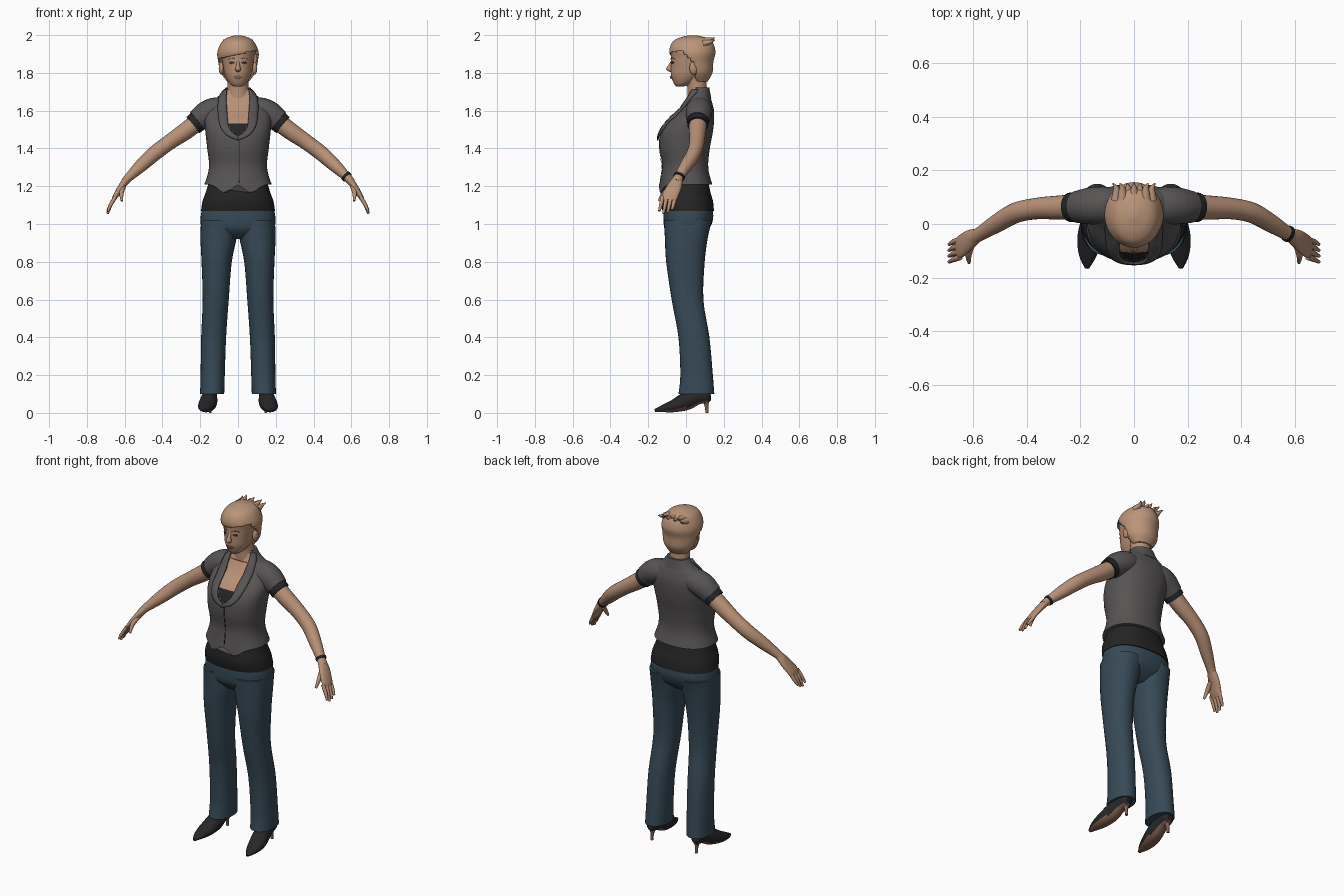
import bpy, bmesh, math
from mathutils import Vector

cube = bpy.data.objects.get("Cube")
if cube:
    bpy.data.objects.remove(cube)


def material(name, r, g, b):
    m = bpy.data.materials.new(name)
    m.use_nodes = True
    m.diffuse_color = (r, g, b, 1)
    node = m.node_tree.nodes["Principled BSDF"]
    node.inputs["Base Color"].default_value = (r, g, b, 1)
    node.inputs["Roughness"].default_value = .8
    return m


skin = material("skin", .48, .28, .18)
hair_col = material("blonde hair", .5, .3, .19)
grey = material("vest grey", .095, .088, .088)
black = material("black cloth", .018, .018, .019)
denim = material("denim blue", .038, .068, .095)
leather = material("black leather", .02, .02, .023)
brown = material("sole brown", .22, .12, .08)
lip = material("lip", .33, .15, .11)
dark = material("eye dark", .06, .035, .025)


def dense(keys, n):
    """Smooth interpolation through key tuples."""
    out = []
    for i in range(len(keys) - 1):
        a, b, c, d = (keys[max(0, min(len(keys) - 1, i + k))] for k in (-1, 0, 1, 2))
        for s in range(n):
            t = s / n
            out.append(tuple(q + t * ((r - p) / 2 + t * (p - 2.5 * q + 2 * r - w / 2
                       + t * (1.5 * (q - r) + (w - p) / 2)))
                       for p, q, r, w in zip(a, b, c, d)))
    return out + [tuple(keys[-1])]


def finish(name, bm, mats, rule=None, angle=50):
    bmesh.ops.recalc_face_normals(bm, faces=bm.faces[:])
    bm.normal_update()
    if rule:
        for f in bm.faces:
            f.material_index = rule(f.calc_center_median(), f.normal)
    me = bpy.data.meshes.new(name)
    bm.to_mesh(me)
    bm.free()
    for m in mats:
        me.materials.append(m)
    me.shade_smooth()
    me.set_sharp_from_angle(angle=math.radians(angle))
    ob = bpy.data.objects.new(name, me)
    bpy.context.collection.objects.link(ob)
    return ob


def loft(name, keys, mats, side=1, flat=False, ref=(0, 1, 0), p=2, seg=24, n=4,
         rule=None, drop=None, move=None):
    """Skin over elliptical sections: centre x, y, z and two radii."""
    rings = dense([(k[0] * side,) + tuple(k[1:]) for k in keys], n)
    pts = [Vector(r[:3]) for r in rings]
    bm = bmesh.new()
    loops = []
    for i, r in enumerate(rings):
        u, v = Vector((1, 0, 0)), Vector((0, 1, 0))
        if not flat:
            d = (pts[min(i + 1, len(pts) - 1)] - pts[max(i - 1, 0)]).normalized()
            v = Vector(ref)
            v = (v - d * v.dot(d)).normalized()
            u = v.cross(d)
        loop = []
        for j in range(seg):
            a = math.tau * j / seg
            c, s = math.cos(a), math.sin(a)
            c = math.copysign(abs(c) ** (2 / p), c)
            s = math.copysign(abs(s) ** (2 / p), s)
            co = pts[i] + u * r[3] * c + v * r[4] * s
            loop.append(bm.verts.new(move(co) if move else co))
        loops.append(loop)
    for a, b in zip(loops, loops[1:]):
        for j in range(seg):
            k = (j + 1) % seg
            bm.faces.new((a[j], a[k], b[k], b[j]))
    bm.faces.new(loops[0])
    bm.faces.new(loops[-1])
    if drop:
        gone = [f for f in bm.faces if drop(f.calc_center_median())]
        bmesh.ops.delete(bm, geom=gone, context='FACES')
    return finish(name, bm, mats, rule)


def front_of(keys, p):
    """Front surface y of an upright loft at (x, z)."""
    rings = sorted(dense(keys, 8), key=lambda r: r[2])

    def surf(x, z):
        r = min(rings, key=lambda q: abs(q[2] - z))
        return r[1] - r[4] * max(0, 1 - abs(x / r[3]) ** p) ** (1 / p)
    return surf


def plate(name, surf, inner, outer, mat, lift=.006, side=1):
    """Thin strip laid on a front surface between two (x, z) lines."""
    bm = bmesh.new()
    rows = []
    for a, b in zip(dense(inner, 5), dense(outer, 5)):
        row = []
        for t in (0, .33, .67, 1):
            x, z = (a[k] + (b[k] - a[k]) * t for k in (0, 1))
            row.append(bm.verts.new((x * side, surf(x, z) - lift, z)))
        rows.append(row)
    for a, b in zip(rows, rows[1:]):
        for j in range(3):
            bm.faces.new((a[j], a[j + 1], b[j + 1], b[j]))
    ob = finish(name, bm, [mat])
    mod = ob.modifiers.new("thickness", 'SOLIDIFY')
    mod.thickness = lift
    mod.offset = 0
    return ob


def ball(name, loc, size, mat):
    bm = bmesh.new()
    bmesh.ops.create_uvsphere(bm, u_segments=16, v_segments=10, radius=1)
    for v in bm.verts:
        v.co = Vector([c * s + o for c, s, o in zip(v.co, size, loc)])
    return finish(name, bm, [mat])


# Vest with open neckline
vest_keys = [(0, -.002, 1.19, .178, .141), (0, -.004, 1.3, .154, .122),
             (0, -.007, 1.4, .163, .133), (0, .003, 1.48, .172, .138),
             (0, .024, 1.54, .176, .124), (0, .056, 1.6, .168, .092),
             (0, .068, 1.65, .138, .068), (0, .07, 1.68, .1, .055), (0, .07, 1.71, .068, .05)]
chest = front_of(vest_keys, 2.3)


def hem(co):
    w = max(0, min(1, (1.27 - co.z) / .08))
    dip = .045 * math.exp(-((abs(co.x) - .07) / .045) ** 2) if co.y < 0 else 0
    return co + Vector((0, 0, w * (.02 - dip)))


def neckline(c, nrm):
    if c.y < .06 and c.z > 1.467 and abs(c.x) < .062 * min(1, math.sqrt((c.z - 1.465) / .08)):
        return 1 if c.z > 1.53 else 2
    return 0


loft("vest", vest_keys, [grey, skin, black], flat=True, p=2.3, seg=64, n=8,
     rule=neckline, move=hem)
lapel_in = [(.06, 1.71), (.062, 1.66), (.056, 1.58), (.05, 1.52), (.03, 1.485), (0, 1.465)]
lapel_out = [(.072, 1.71), (.1, 1.67), (.106, 1.6), (.095, 1.52), (.06, 1.47), (0, 1.443)]
loft("collar", [(0, .068, 1.665, .112, .066), (0, .07, 1.695, .085, .058),
                (0, .072, 1.722, .066, .051)], [grey], flat=True, seg=40,
     drop=lambda c: c.y < .05)
plate("vest_closure", chest, [(.004, 1.45), (.004, 1.22)], [(.008, 1.45), (.008, 1.22)], black, .002)

# Shirt below the vest, and hips
loft("shirt_hem", [(0, .012, 1.068, .196, .136), (0, .003, 1.12, .188, .14),
                   (0, -.002, 1.17, .17, .131), (0, 0, 1.25, .145, .112)],
     [black], flat=True, p=2.3, seg=48)
loft("trouser_hips", [(0, .01, 1.09, .188, .128), (0, .012, 1.03, .198, .132),
                      (0, .005, .97, .185, .115), (0, 0, .92, .1, .06)],
     [denim], flat=True, p=2.3, seg=48)

# Neck and head
loft("neck", [(0, .06, 1.6, .07, .052), (0, .06, 1.68, .06, .052),
              (0, .057, 1.74, .056, .052), (0, .045, 1.8, .06, .06)], [skin], flat=True)
head_keys = [(0, -.032, 1.728, .022, .02), (0, -.015, 1.745, .046, .05),
             (0, .005, 1.785, .068, .084), (0, .018, 1.83, .078, .099),
             (0, .024, 1.88, .086, .104), (0, .027, 1.93, .09, .105), (0, .03, 1.98, .05, .06)]
face = front_of(head_keys, 2)
loft("head", head_keys, [skin], flat=True, seg=40, n=6)
loft("nose", [(0, -.074, 1.862, .008, .006), (0, -.084, 1.838, .01, .012),
              (0, -.086, 1.818, .015, .019), (0, -.076, 1.806, .01, .01)], [skin], flat=True)
plate("lips", face, [(-.024, 1.778), (0, 1.784), (.024, 1.778)],
      [(-.024, 1.776), (0, 1.767), (.024, 1.776)], lip, .004)

# Short hair with a swept fringe and tufts
hair = loft("hair", [(0, .075, 1.755, .058, .04), (0, .06, 1.8, .09, .08),
                     (0, .04, 1.86, .105, .105), (0, .034, 1.91, .109, .122),
                     (0, .034, 1.96, .088, .108), (0, .036, 1.985, .06, .074),
                     (0, .036, 1.999, .015, .02)], [hair_col], flat=True, seg=48, n=8,
            drop=lambda c: c.y < .05 - max(0, c.z - 1.84) * .9 and c.z < 1.897 + .22 * c.x)
thick = hair.modifiers.new("thickness", 'SOLIDIFY')
thick.thickness = .008
for i in range(7):
    x = (i - 3) * .022
    z = 1.955 + .012 * (i % 2)
    loft("hair_tuft", [(x, .09, z, .02, .02), (x, .13, z + .01, .012, .01),
                       (x * 1.2, .152, z + .02, .002, .002)], [hair_col], ref=(0, 0, 1), seg=8)

for side, label in ((1, "left"), (-1, "right")):
    plate(label + "_lapel", chest, lapel_in, lapel_out, grey, .009, side)
    plate(label + "_eye", face, [(.02, 1.856), (.034, 1.861), (.047, 1.856)],
          [(.02, 1.853), (.034, 1.848), (.047, 1.853)], dark, .003, side)
    plate(label + "_brow", face, [(.016, 1.876), (.036, 1.882), (.054, 1.874)],
          [(.016, 1.872), (.036, 1.877), (.054, 1.871)], lip, .003, side)
    ball(label + "_ear", (.088 * side, .04, 1.825), (.014, .022, .034), skin)

    # Sleeve, cuff and arm
    loft(label + "_sleeve", [(.06, .07, 1.615, .055, .06), (.12, .07, 1.602, .068, .07),
                             (.17, .067, 1.58, .068, .068), (.215, .063, 1.545, .06, .059)],
         [grey], side)
    loft(label + "_cuff", [(.19, .065, 1.563, .057, .057), (.238, .062, 1.524, .055, .055)],
         [black], side)
    loft(label + "_arm", [(.2, .065, 1.55, .048, .048), (.28, .061, 1.49, .046, .045),
                          (.36, .058, 1.435, .041, .04), (.44, .042, 1.375, .04, .038),
                          (.51, .003, 1.312, .035, .034), (.58, -.04, 1.245, .023, .026),
                          (.6, -.05, 1.222, .021, .03)], [skin], side)

    # Hand
    loft(label + "_palm", [(.585, -.043, 1.24, .021, .026), (.615, -.06, 1.2, .018, .038),
                           (.648, -.085, 1.148, .014, .042), (.66, -.09, 1.125, .009, .036)],
         [skin], side)
    for i, drop_z in enumerate((.055, .07, .075, .062)):
        y = -.058 - .022 * i
        loft(label + "_finger", [(.648, y, 1.145, .01, .011), (.672, y - .008, 1.105, .01, .01),
                                 (.69, y - .018, 1.13 - drop_z, .006, .006)],
             [skin], side, seg=10)
    loft(label + "_thumb", [(.607, -.072, 1.2, .014, .016), (.617, -.115, 1.165, .012, .013),
                            (.615, -.143, 1.122, .006, .007)], [skin], side, seg=12)

    # Trouser leg
    loft(label + "_trouser_leg", [(.1, .01, 1.02, .095, .128), (.103, .002, .93, .096, .114),
                                  (.113, -.003, .8, .08, .102), (.118, .008, .6, .069, .084),
                                  (.129, .042, .4, .066, .082), (.134, .056, .2, .064, .086),
                                  (.137, .055, .1, .064, .095)],
         [denim], side, flat=True, p=2.2, seg=32)

    # Pointed shoe with slim heel
    loft(label + "_shoe", [(.175, -.165, .012, .008, .008), (.173, -.12, .023, .032, .02),
                           (.166, -.06, .038, .046, .035), (.155, 0, .062, .046, .048),
                           (.15, .06, .088, .038, .044), (.147, .11, .098, .034, .045),
                           (.146, .13, .1, .02, .035)], [leather, brown], side, ref=(0, 0, 1),
         rule=lambda c, nrm: int(nrm.z < -.6 and c.y > -.15))
    loft(label + "_heel", [(.147, .105, .075, .024, .022), (.147, .108, .04, .01, .011),
                           (.147, .112, 0, .007, .008)], [brown], side, flat=True, seg=12)

# Bracelet on the left wrist
loft("bracelet", [(.57, -.034, 1.255, .029, .031), (.579, -.039, 1.246, .028, .031)], [black])
